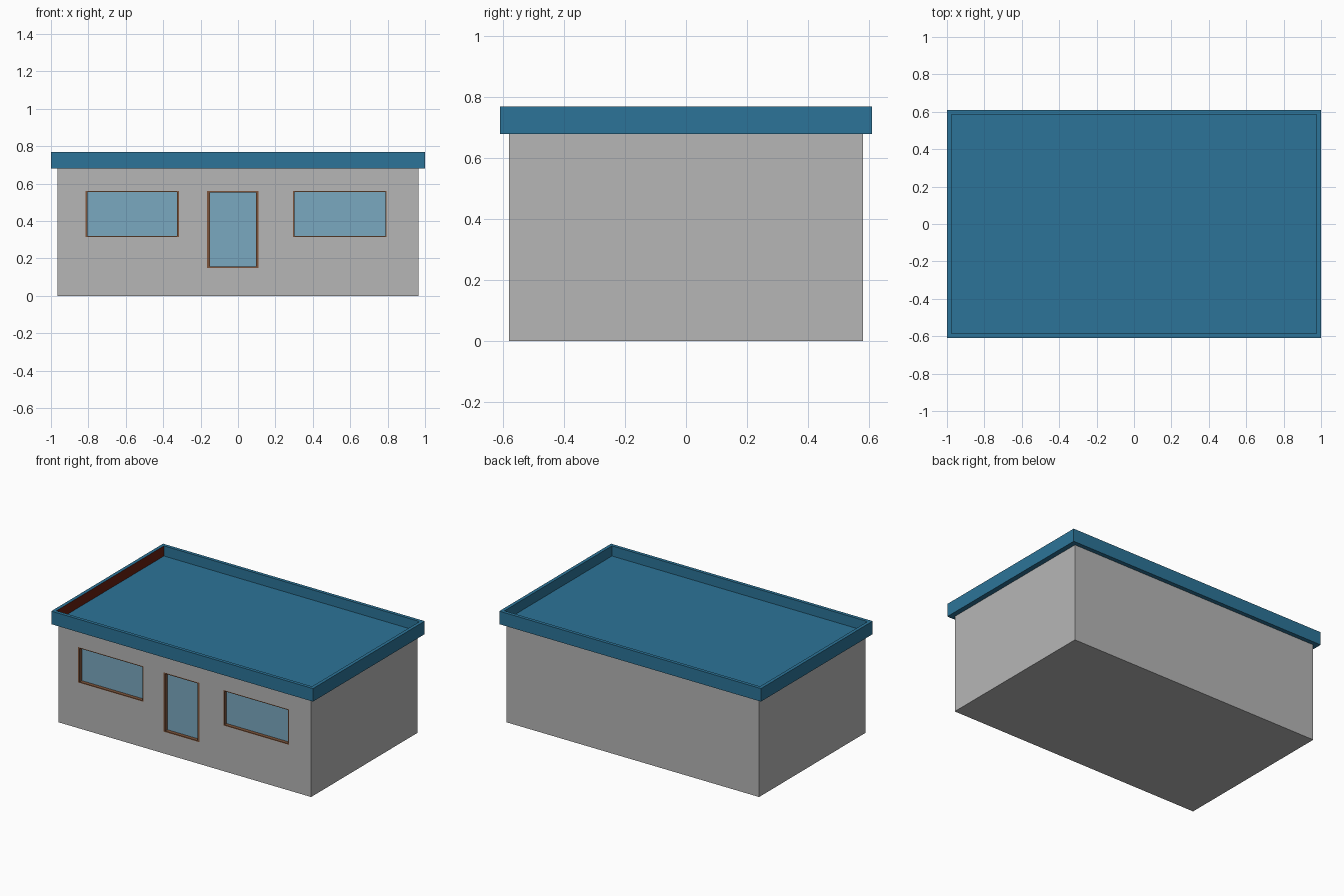
import bpy, bmesh

if "Cube" in bpy.data.objects:
    bpy.data.objects.remove(bpy.data.objects["Cube"])


def material(name, rgb):
    m = bpy.data.materials.new(name)
    lin = [((c / 255 + 0.055) / 1.055) ** 2.4 for c in rgb]
    m.diffuse_color = (*lin, 1)
    m.use_nodes = True
    m.node_tree.nodes["Principled BSDF"].inputs["Base Color"].default_value = m.diffuse_color
    return m


GREY = material("wall grey", (182, 182, 182))
BLUE = material("roof blue", (44, 116, 152))
RED = material("dark red", (104, 30, 16))
BROWN = material("frame brown", (125, 85, 60))
GLASS = material("glass blue", (122, 168, 192))

WX, WY, WZ = 0.965, 0.58, 0.68          # wall half width, half depth, height
DEPTH = 0.025                           # recess of the glass
# openings: name, x0, x1, z0, z1, side frame width, top/bottom frame width
OPENINGS = [("left_window", -0.815, -0.315, 0.315, 0.56, 0.01, 0.006),
            ("door", -0.165, 0.11, 0.15, 0.56, 0.015, 0.007),
            ("right_window", 0.295, 0.795, 0.315, 0.56, 0.007, 0.006)]


def finish(name, bm, *mats):
    me = bpy.data.meshes.new(name)
    bm.to_mesh(me)
    bm.free()
    for m in mats:
        me.materials.append(m)
    ob = bpy.data.objects.new(name, me)
    bpy.context.collection.objects.link(ob)
    return ob


def quad(bm, *pts):
    return bm.faces.new([bm.verts.new(p) for p in pts])


def rect(x0, x1, z0, z1, y):
    return [(x0, y, z0), (x1, y, z0), (x1, y, z1), (x0, y, z1)]


# Walls: box whose front is a grid of panels with the openings left out
bm = bmesh.new()
xs = sorted({-WX, WX, *(v for o in OPENINGS for v in o[1:3])})
zs = sorted({0, WZ, *(v for o in OPENINGS for v in o[3:5])})
for x0, x1 in zip(xs, xs[1:]):
    for z0, z1 in zip(zs, zs[1:]):
        cx, cz = (x0 + x1) / 2, (z0 + z1) / 2
        if not any(o[1] < cx < o[2] and o[3] < cz < o[4] for o in OPENINGS):
            quad(bm, *rect(x0, x1, z0, z1, -WY))
quad(bm, *reversed(rect(-WX, WX, 0, WZ, WY)))
quad(bm, (WX, -WY, 0), (WX, WY, 0), (WX, WY, WZ), (WX, -WY, WZ))
quad(bm, (-WX, WY, 0), (-WX, -WY, 0), (-WX, -WY, WZ), (-WX, WY, WZ))
quad(bm, (-WX, WY, 0), (WX, WY, 0), (WX, -WY, 0), (-WX, -WY, 0))
bmesh.ops.remove_doubles(bm, verts=bm.verts, dist=1e-5)
finish("walls", bm, GREY)

# Frames (front ring and reveal) and recessed glass
for name, x0, x1, z0, z1, fx, fz in OPENINGS:
    outer = rect(x0, x1, z0, z1, -WY)
    inner = rect(x0 + fx, x1 - fx, z0 + fz, z1 - fz, -WY)
    back = rect(x0 + fx, x1 - fx, z0 + fz, z1 - fz, -WY + DEPTH)
    bm = bmesh.new()
    for a, b in ((outer, inner), (inner, back)):
        for i in range(4):
            j = (i + 1) % 4
            quad(bm, a[i], a[j], b[j], b[i])
    bmesh.ops.remove_doubles(bm, verts=bm.verts, dist=1e-5)
    finish(name + "_frame", bm, BROWN)
    bm = bmesh.new()
    quad(bm, *back)
    finish(name + "_glass", bm, GLASS)

# Roof slab with a sunken floor behind a parapet
bm = bmesh.new()
bmesh.ops.create_cube(bm, size=1)
for v in bm.verts:
    v.co = (v.co.x * 2, v.co.y * 1.22, 0.725 + v.co.z * 0.09)
bm.normal_update()
top = max(bm.faces, key=lambda f: f.normal.z)
bmesh.ops.inset_region(bm, faces=[top], thickness=0.033)
floor = bmesh.ops.extrude_discrete_faces(bm, faces=[top])["faces"][0]
for v in floor.verts:
    v.co.z = 0.70
bm.normal_update()
# the inner parapet face on the left is painted red
for f in bm.faces:
    c = f.calc_center_median()
    if f.normal.x > 0.9 and c.x < 0:
        f.material_index = 1
finish("roof", bm, BLUE, RED)
